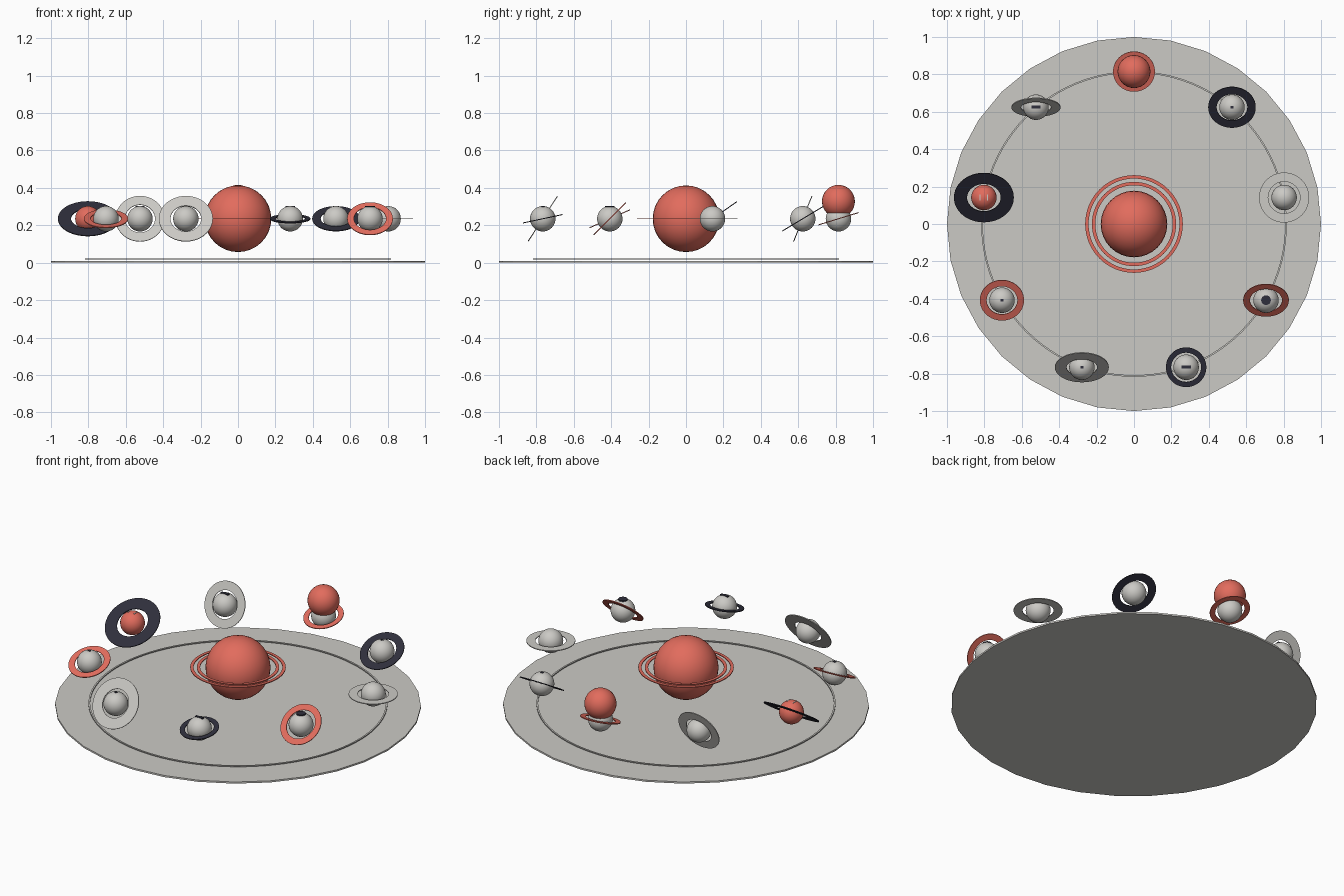
import bpy, bmesh, math
from mathutils import Matrix, Vector

if "Cube" in bpy.data.objects:
    bpy.data.objects.remove(bpy.data.objects["Cube"])


def material(name, rgb):
    m = bpy.data.materials.new(name)
    m.diffuse_color = (*rgb, 1)
    m.use_nodes = True
    m.node_tree.nodes["Principled BSDF"].inputs["Base Color"].default_value = m.diffuse_color
    return m


GREY = material("pale grey", (0.60, 0.59, 0.56))
RED = material("coral red", (0.76, 0.15, 0.11))
NAVY = material("dark navy", (0.028, 0.028, 0.045))


def finish(name, bm, mat, loc, tilt=0, smooth=True):
    mesh = bpy.data.meshes.new(name)
    bmesh.ops.recalc_face_normals(bm, faces=bm.faces)
    bm.to_mesh(mesh)
    bm.free()
    mesh.materials.append(mat)
    obj = bpy.data.objects.new(name, mesh)
    bpy.context.collection.objects.link(obj)
    obj.location = loc
    obj.rotation_euler.x = math.radians(tilt)
    if smooth:
        bpy.ops.object.select_all(action='DESELECT')
        obj.select_set(True)
        bpy.context.view_layer.objects.active = obj
        bpy.ops.object.shade_smooth_by_angle(angle=math.radians(35))
    return obj


def ball(name, radius, mat, loc):
    bm = bmesh.new()
    bmesh.ops.create_uvsphere(bm, u_segments=32, v_segments=16, radius=radius)
    return finish(name, bm, mat, loc)


def disc(name, radius, height, mat, loc, sides=32):
    bm = bmesh.new()
    bmesh.ops.create_cone(bm, cap_ends=True, segments=sides, radius1=radius,
                          radius2=radius, depth=height)
    return finish(name, bm, mat, loc, smooth=False)


def box(name, size, mat, loc):
    bm = bmesh.new()
    bmesh.ops.create_cube(bm, size=1, matrix=Matrix.Diagonal((*size, 1)))
    return finish(name, bm, mat, loc, smooth=False)


def flat_ring(name, inner, outer, mat, loc, tilt=0, height=0.005, sides=64):
    # rectangular profile swept round the axis
    bm = bmesh.new()
    h = height / 2
    loops = []
    for i in range(sides):
        a = 2 * math.pi * i / sides
        c, s = math.cos(a), math.sin(a)
        loops.append([bm.verts.new((r * c, r * s, z)) for r, z in
                      ((inner, -h), (outer, -h), (outer, h), (inner, h))])
    for i in range(sides):
        p, q = loops[i], loops[(i + 1) % sides]
        for k in range(4):
            j = (k + 1) % 4
            bm.faces.new((p[k], p[j], q[j], q[k]))
    return finish(name, bm, mat, loc, tilt)


# Base plate and orbit track
disc("base_plate", 1.0, 0.01, GREY, (0, 0, 0.005))
flat_ring("orbit_track", 0.808, 0.817, GREY, (0, 0, 0.019), height=0.006, sides=96)

# Central sun with two flat rings
Z = 0.235
ball("sun", 0.178, RED, (0, 0, Z))
flat_ring("sun_outer_ring", 0.243, 0.261, RED, (0, 0, Z))
flat_ring("sun_inner_ring", 0.207, 0.225, RED, (0, 0, Z))

# Planets: angle, planet colour, ring colour, inner, outer, tilt, marker
ORBIT, R = 0.815, 0.068
planets = [
    (90, GREY, RED, 0.082, 0.112, 17, "ball"),
    (50, GREY, NAVY, 0.082, 0.127, 31, "small"),
    (10, GREY, GREY, 0.085, 0.134, 0, None),
    (-30, GREY, RED, 0.086, 0.122, 45, "disc"),
    (-70, GREY, NAVY, 0.080, 0.108, 12, "bar"),
    (-110, GREY, GREY, 0.082, 0.144, 57, "small"),
    (-150, GREY, RED, 0.082, 0.118, 24, "small"),
    (170, RED, NAVY, 0.090, 0.160, 35, "pair"),
    (130, GREY, GREY, 0.080, 0.131, 68, "bar"),
]
for i, (deg, body, ring, inner, outer, tilt, mark) in enumerate(planets, 1):
    a = math.radians(deg)
    c = Vector((ORBIT * math.cos(a), ORBIT * math.sin(a), Z))
    ball(f"planet_{i}", R, body, c)
    flat_ring(f"planet_ring_{i}", inner, outer, ring, c, tilt)
    # Markers set into the planet tops
    name = f"planet_marker_{i}"
    if mark == "ball":
        ball(name, 0.088, RED, c + Vector((0, 0, 0.093)))
    elif mark == "disc":
        disc(name, 0.026, 0.009, NAVY, c + Vector((0, 0, 0.065)), 24)
    elif mark == "bar":
        box(name, (0.05, 0.016, 0.009), NAVY, c + Vector((0, 0, 0.065)))
    elif mark == "small":
        box(name, (0.016, 0.014, 0.006), NAVY, c + Vector((0, 0, 0.066)))
    elif mark == "pair":
        for side in (-1, 1):
            box(f"{name}_{side}", (0.005, 0.03, 0.006), GREY,
                c + Vector((side * 0.02, 0, 0.063)))
